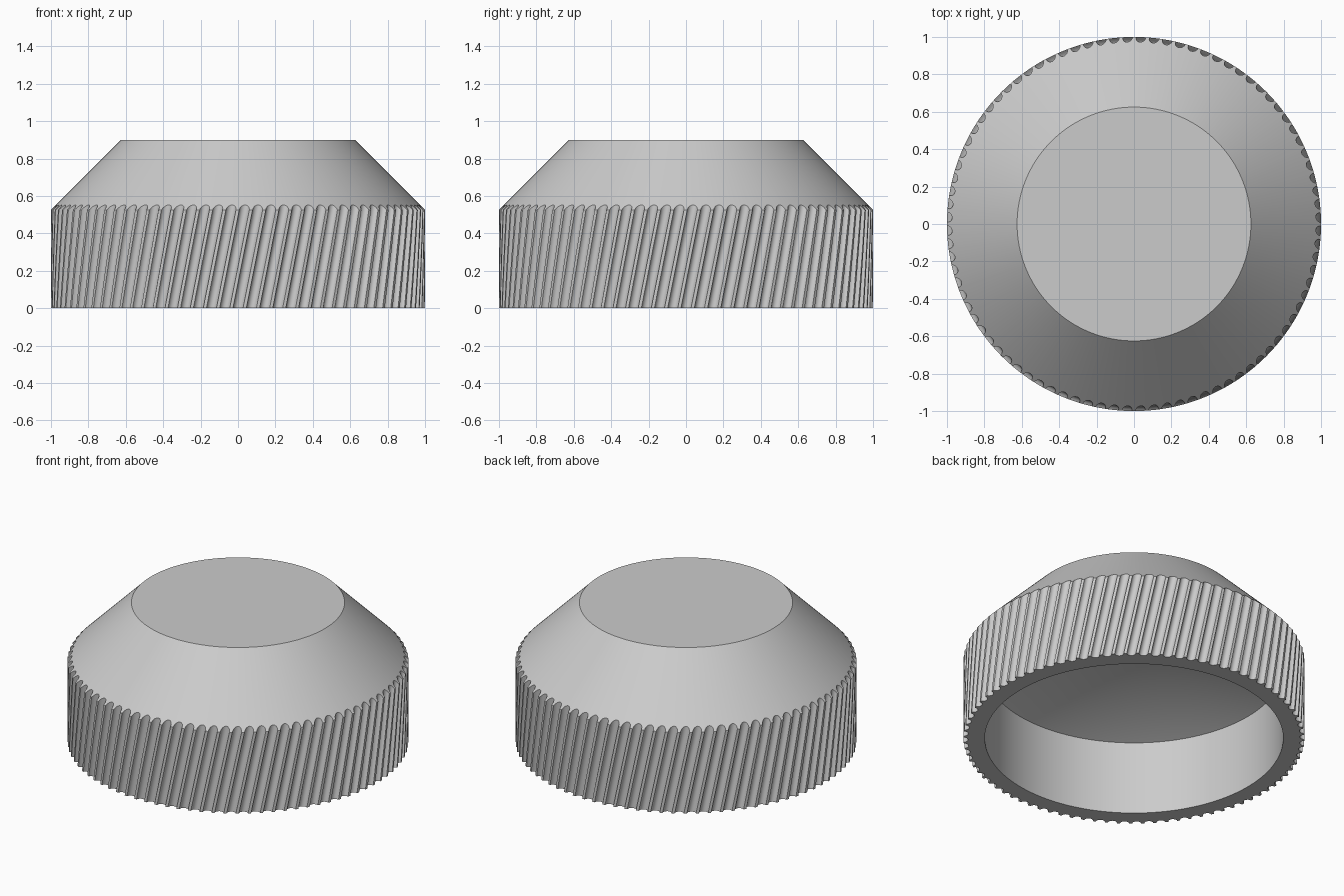
import bpy, bmesh, math

if "Cube" in bpy.data.objects:
    bpy.data.objects.remove(bpy.data.objects["Cube"])

GROOVES = 88          # helical flutes around the skirt
ARC = 8               # segments across one flute
ROWS = 8              # segments up the skirt
TWIST = 0.2           # radians per unit of height
FLUTE = 0.027         # flute radius
SHOULDER = 1.525      # on the 45 degree cone, radius + height

# Plain grey material
grey = bpy.data.materials.new("plain grey")
grey.use_nodes = True
colour = (0.6, 0.6, 0.6, 1)
grey.diffuse_color = colour
grey.node_tree.nodes["Principled BSDF"].inputs["Base Color"].default_value = colour

# Fluted outline of the skirt as (angle, radius): round flutes with narrow lands
outline = []
for g in range(GROOVES):
    middle = -math.pi / 2 + math.tau * g / GROOVES
    for i in range(ARC + 1):
        a = math.pi * i / ARC
        x, y = -FLUTE * math.cos(a), 1 - FLUTE * math.sin(a)
        r = 1.0 if i in (0, ARC) else math.hypot(x, y)
        outline.append((middle + math.atan2(x, y), r))

bm = bmesh.new()


def ring(height, radius=None, turn=0.0):
    """A loop of vertices; height may depend on the outline radius."""
    verts = []
    for angle, r in outline:
        z = height(r) if callable(height) else height
        a = angle + TWIST * (z + turn)
        rad = radius or r
        verts.append(bm.verts.new((rad * math.cos(a), rad * math.sin(a), z)))
    return verts


def bridge(lower, upper):
    n = len(lower)
    for i in range(n):
        j = (i + 1) % n
        bm.faces.new((lower[i], lower[j], upper[j], upper[i]))


# Skirt: flutes wind upward and run out on the cone
skirt = [ring(lambda r, t=k / ROWS: (SHOULDER - r) * t) for k in range(ROWS + 1)]
for low, high in zip(skirt, skirt[1:]):
    bridge(low, high)

# Cone and flat top
top = ring(0.9, 0.625, -0.36)
bridge(skirt[-1], top)
bm.faces.new(top)

# Hollow underside: rim, bore and a shallow pointed ceiling
mouth = ring(0.0, 0.875)
bore = ring(0.475, 0.875, -0.475)
bridge(mouth, skirt[0])
bridge(bore, mouth)
apex = bm.verts.new((0, 0, 0.82))
for a, b in zip(bore, bore[1:] + bore[:1]):
    bm.faces.new((a, apex, b))

bmesh.ops.recalc_face_normals(bm, faces=bm.faces)
mesh = bpy.data.meshes.new("knurled_cap")
bm.to_mesh(mesh)
bm.free()
mesh.materials.append(grey)
cap = bpy.data.objects.new("knurled_cap", mesh)
bpy.context.collection.objects.link(cap)

bpy.context.view_layer.objects.active = cap
cap.select_set(True)
bpy.ops.object.shade_smooth_by_angle(angle=math.radians(30))
